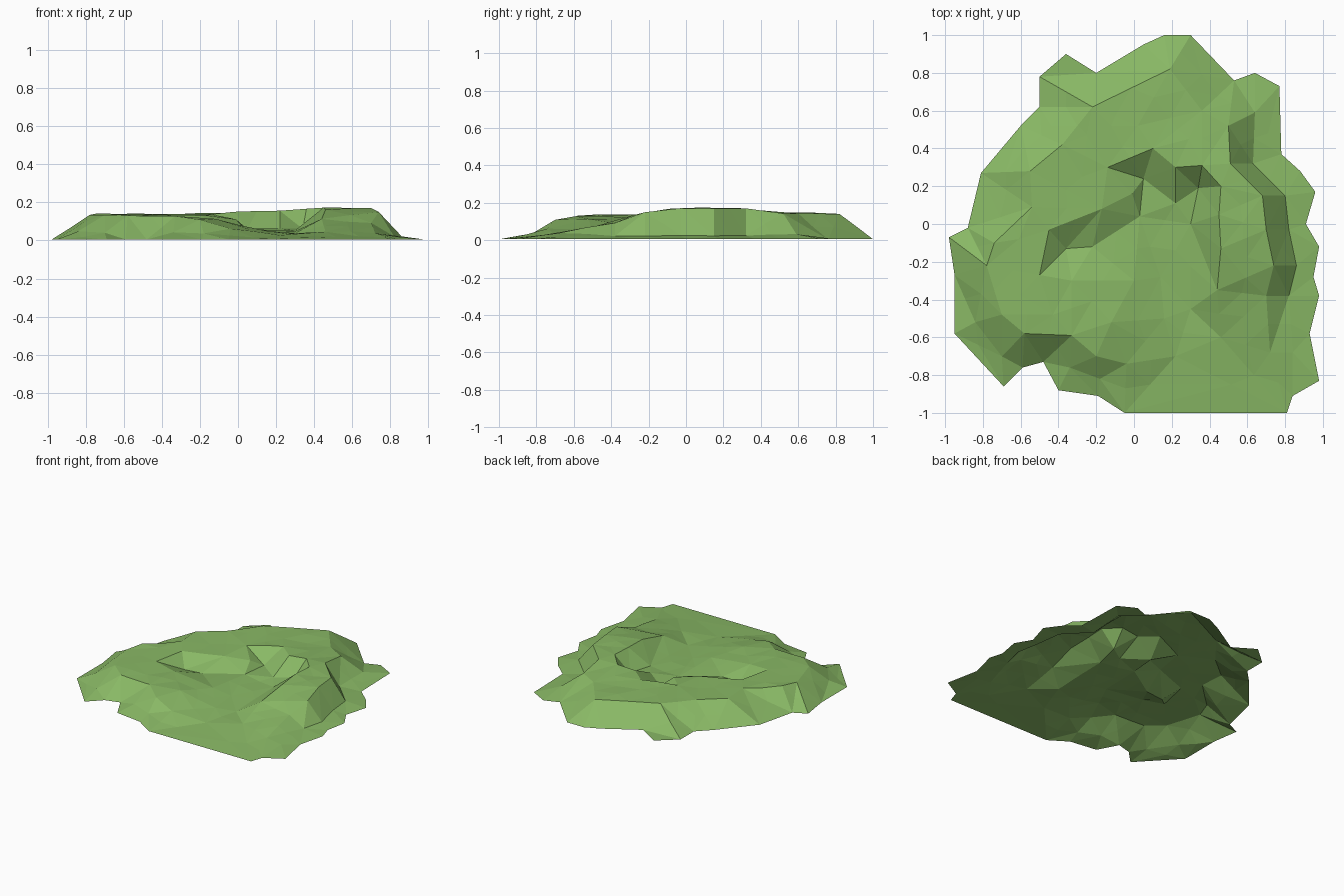
import bpy
import bmesh
import random
from mathutils import Vector
from mathutils.geometry import delaunay_2d_cdt

random.seed(4)
cube = bpy.data.objects.get("Cube")
if cube:
    bpy.data.objects.remove(cube, do_unlink=True)

UNIT = 0.01  # plan positions and heights are written in hundredths
points = []
creases = []


def terrain_line(plan, start_height, end_height):
    """Add a crest, rim or floor whose height runs evenly along its points."""
    first = len(points)
    last_step = len(plan) - 1
    for step, (x, y) in enumerate(plan):
        height = start_height + (end_height - start_height) * step / last_step
        points.append(Vector((x, y, height)) * UNIT)
        if step:
            creases.append((first + step - 1, first + step))


def build_surface(border):
    """Triangulate the outline and terrain lines into one open sheet."""
    flat_points = [p.to_2d() for p in points]
    coords, edges, faces, origins, edge_origins, face_origins = delaunay_2d_cdt(
        flat_points, creases, [border], 1, 0.0001)
    sheet = bmesh.new()
    verts = [sheet.verts.new((co.x, co.y, points[source[0]].z))
             for co, source in zip(coords, origins)]
    for face in faces:
        sheet.faces.new([verts[i] for i in face])
    return sheet


def roughen(sheet, longest, wobble):
    """Break up large facets and shake the new points slightly."""
    long_edges = [e for e in sheet.edges
                  if not e.is_boundary and e.calc_length() > longest]
    original = set(sheet.verts)
    bmesh.ops.subdivide_edges(sheet, edges=long_edges, cuts=1)
    bmesh.ops.triangulate(sheet, faces=sheet.faces[:])
    for vert in sheet.verts:
        if vert not in original:
            vert.co.z = max(UNIT / 2, vert.co.z + random.uniform(-wobble, wobble))
    for face in sheet.faces:
        face.normal_update()
        if face.normal.z < 0:
            face.normal_flip()
        face.smooth = False


# Ragged ground outline, clockwise from the back
outline = [
    (16, 100), (30, 100), (53, 76), (64, 80), (77, 73), (78, 37), (88, 28),
    (96, 17), (91, 0), (98, -12), (95, -28), (98, -38), (93, -58),
    (98, -83), (84, -91), (81, -100), (-5, -100), (-19, -91), (-40, -88),
    (-48, -73), (-59, -76), (-69, -86), (-95, -58), (-95, -27),
    (-98, -7), (-88, -2), (-81, 27), (-60, 52), (-50, 62), (-50, 78),
    (-36, 90), (-20, 80), (5, 95),
]
terrain_line(outline, 0, 0)
border = list(range(len(outline)))

# Back rim of the plateau
terrain_line([(-54, 9), (-55, 28), (-38, 42), (-22, 62), (19, 82), (36, 60),
              (50, 52)], 14, 14)

# Right ridge: high crest, falling front crest, and the foot beside both
high_crest = [(51, 32), (68, 15), (70, -3)]
front_crest = [(74, -22), (70, -38), (72, -68)]
terrain_line(high_crest, 17, 17)
terrain_line(front_crest, 15, 4)
foot = [(x + 12, y) for x, y in high_crest + front_crest]
terrain_line([(64, 59)] + foot, 3, 2)

# Left rim with its slope down to the front
terrain_line([(-61, -8), (-74, -10), (-78, -22), (-70, -48), (-58, -58),
              (-43, -48), (-33, -59)], 14, 13)
terrain_line([(-20, -70), (-4, -74)], 11, 6)
terrain_line([(-84, -52), (-70, -70)], 5, 4)
terrain_line([(-34, -76), (-18, -82)], 4, 4)

# Walls around the hollow
terrain_line([(-50, -27), (-45, -3)], 14, 14)
terrain_line([(-17, 8), (-1, 16)], 13, 11)
terrain_line([(-14, 30), (-12, 52), (2, 52), (10, 40), (22, 30), (36, 31),
              (46, 20)], 14, 17)
terrain_line([(45, 5), (46, -13)], 17, 16)
terrain_line([(44, -35), (46, -60)], 11, 5)

# Hollow floor, valley and shelves
terrain_line([(-36, -13), (-22, -12), (3, 4), (5, 24), (22, 11), (34, 19)], 6, 6)
terrain_line([(30, 0), (30, -45), (22, -70)], 5, 3)
terrain_line([(-33, -30), (0, -30), (14, -28)], 12, 5)
terrain_line([(-12, -52), (16, -50)], 11, 5)

# Grass colour
grass = bpy.data.materials.new("grass_green")
grass.use_nodes = True
colour = (0.25, 0.48, 0.13, 1)
grass.diffuse_color = colour
grass.node_tree.nodes["Principled BSDF"].inputs["Base Color"].default_value = colour

# Hill surface
sheet = build_surface(border)
roughen(sheet, 0.24, 0.004)
mesh = bpy.data.meshes.new("grassy_hill")
sheet.to_mesh(mesh)
sheet.free()
mesh.materials.append(grass)
hill = bpy.data.objects.new("grassy_hill", mesh)
bpy.context.scene.collection.objects.link(hill)
